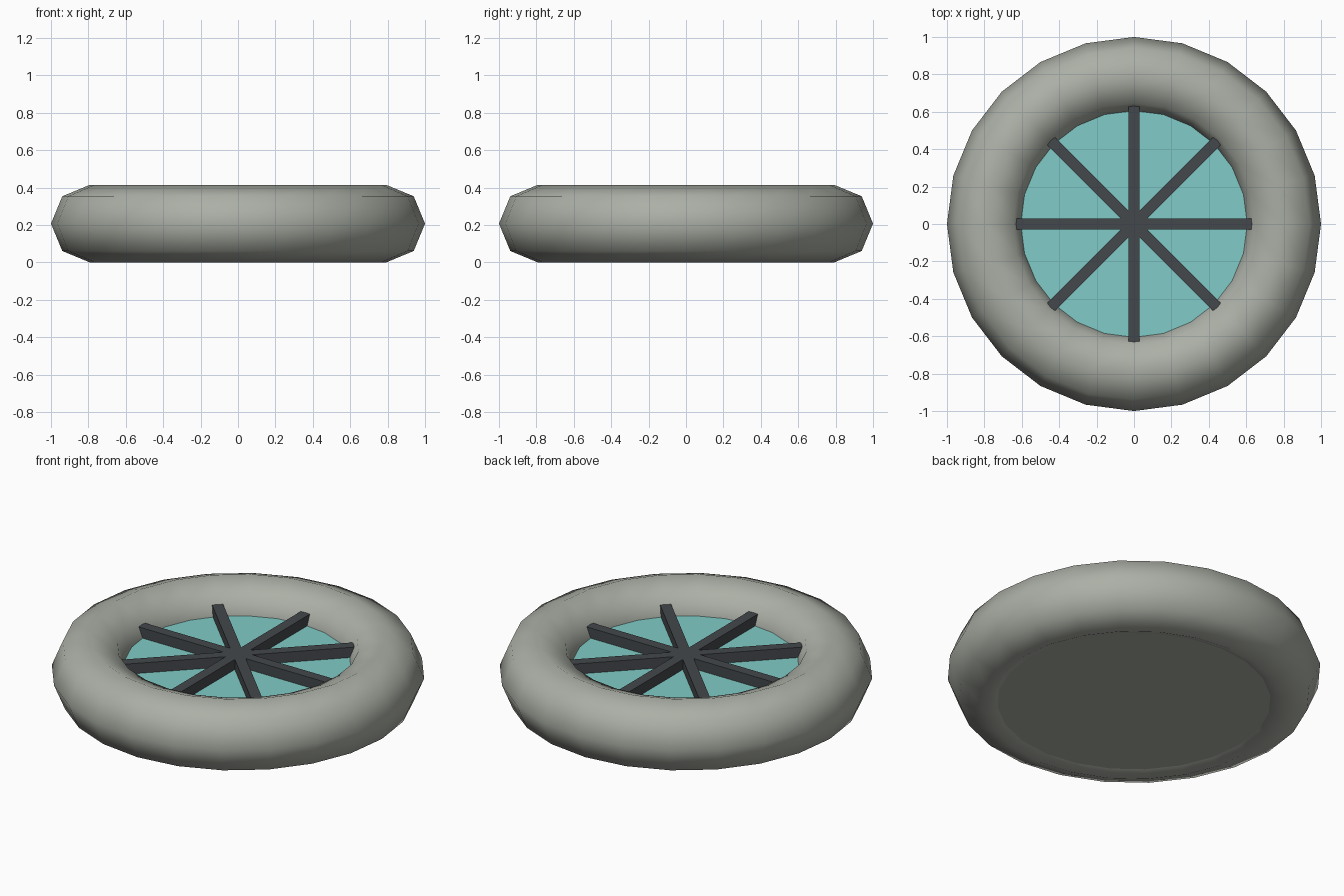
import bpy
import math

cube = bpy.data.objects.get("Cube")
if cube:
    bpy.data.objects.remove(cube, do_unlink=True)


def make_material(name, rgb):
    mat = bpy.data.materials.new(name)
    mat.use_nodes = True
    color = (*rgb, 1.0)
    mat.diffuse_color = color
    mat.node_tree.nodes["Principled BSDF"].inputs["Base Color"].default_value = color
    return mat


def finish(name, mat):
    obj = bpy.context.object
    obj.name = name
    obj.data.materials.append(mat)
    return obj


def disc(name, radius, bottom, top, mat):
    bpy.ops.mesh.primitive_cylinder_add(
        vertices=24, radius=radius, depth=top - bottom,
        location=(0, 0, (bottom + top) / 2))
    return finish(name, mat)


stone = make_material("grey stone", (0.41, 0.43, 0.38))
water = make_material("turquoise water", (0.22, 0.60, 0.57))
iron = make_material("dark iron", (0.058, 0.065, 0.072))

TUBE = 0.207       # radius of the rim tube
WATER_Z = 0.255    # water level
BAR_TOP = 0.315

# Rounded rim
bpy.ops.mesh.primitive_torus_add(
    major_segments=24, minor_segments=8,
    major_radius=1 - TUBE, minor_radius=TUBE, location=(0, 0, TUBE))
finish("rim", stone)
bpy.ops.object.shade_smooth()

# Basin floor and the water on it
disc("basin_floor", 0.74, 0.025, 0.2, stone)
disc("water", 0.66, 0.2, WATER_Z, water)

# Four crossing bars make the eight-spoke grate
for i in range(4):
    bpy.ops.mesh.primitive_cube_add(
        size=1, location=(0, 0, BAR_TOP - 0.04),
        rotation=(0, 0, i * math.pi / 4))
    bpy.context.object.scale = (1.26, 0.06, 0.08)
    bpy.ops.object.transform_apply(location=False, rotation=False, scale=True)
    finish(f"grate_bar_{i + 1}", iron)
